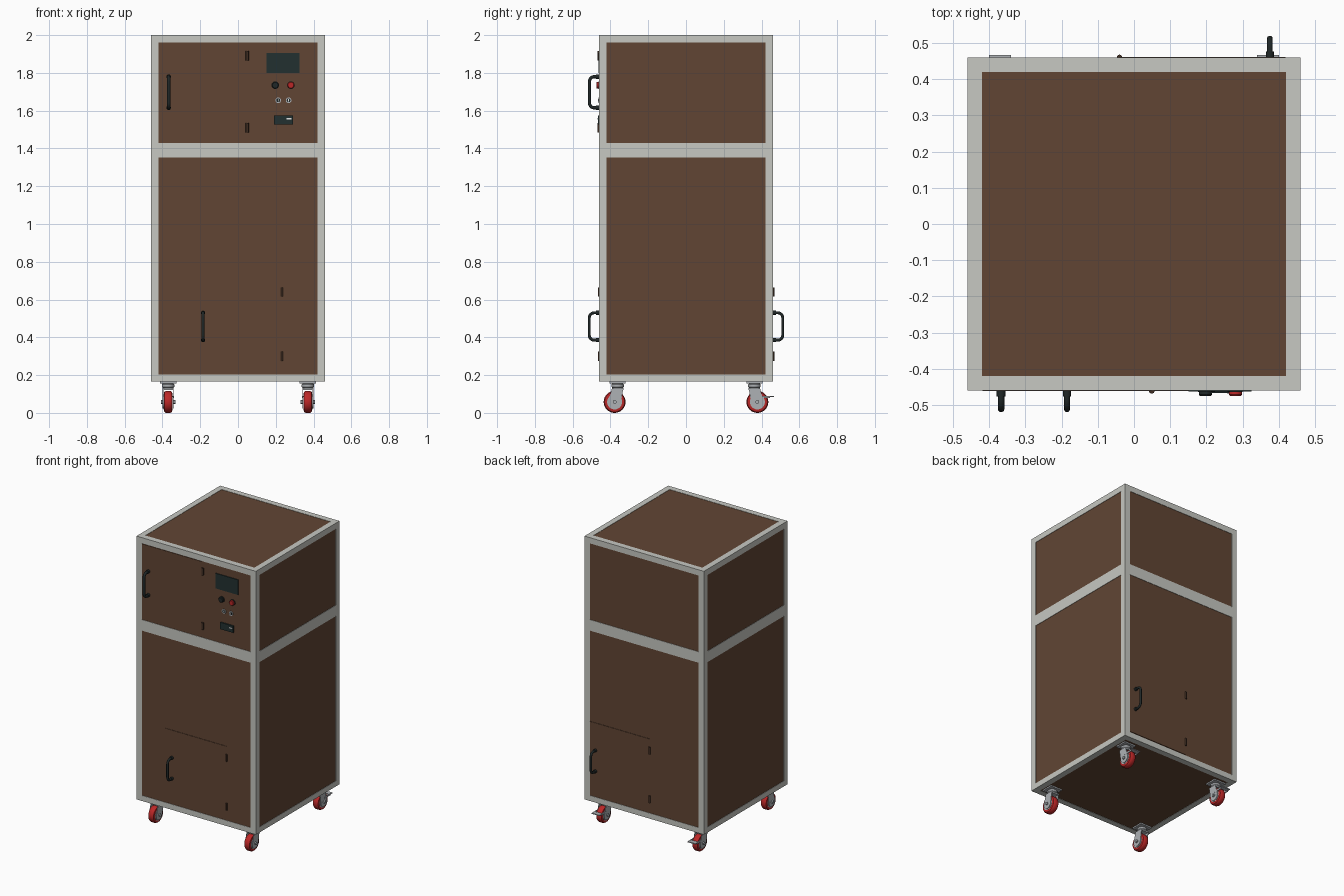
import bpy, bmesh, math
from mathutils import Vector

if "Cube" in bpy.data.objects:
    bpy.data.objects.remove(bpy.data.objects["Cube"])


def mat(name, r, g, b):
    m = bpy.data.materials.new(name)
    m.diffuse_color = (r, g, b, 1)
    m.use_nodes = True
    m.node_tree.nodes["Principled BSDF"].inputs["Base Color"].default_value = m.diffuse_color
    return m


FRAME = mat("pale_grey_frame", 0.57, 0.58, 0.54)
BROWN = mat("brown_panel", 0.12, 0.06, 0.034)
HINGE = mat("dark_brown_hinge", 0.05, 0.026, 0.016)
BLACK = mat("black_plastic", 0.014, 0.02, 0.02)
SCREEN = mat("dark_teal_screen", 0.016, 0.03, 0.03)
RED = mat("red", 0.50, 0.02, 0.02)
STEEL = mat("steel", 0.42, 0.44, 0.46)
WHITE = mat("white", 0.8, 0.8, 0.8)


def finish(name, bm, m, smooth=False):
    me = bpy.data.meshes.new(name)
    bmesh.ops.recalc_face_normals(bm, faces=bm.faces)
    bm.to_mesh(me)
    bm.free()
    me.materials.append(m)
    ob = bpy.data.objects.new(name, me)
    bpy.context.collection.objects.link(ob)
    if smooth:
        bpy.ops.object.select_all(action='DESELECT')
        ob.select_set(True)
        bpy.context.view_layer.objects.active = ob
        bpy.ops.object.shade_smooth_by_angle(angle=math.radians(35))
    return ob


def box(name, x0, x1, y0, y1, z0, z1, m, bevel=0):
    bm = bmesh.new()
    bmesh.ops.create_cube(bm, size=1)
    for v in bm.verts:
        v.co = Vector(((x0 + x1) / 2 + v.co.x * (x1 - x0),
                       (y0 + y1) / 2 + v.co.y * (y1 - y0),
                       (z0 + z1) / 2 + v.co.z * (z1 - z0)))
    if bevel:
        bmesh.ops.bevel(bm, geom=bm.edges[:], offset=bevel, segments=2, affect='EDGES', profile=0.5)
    return finish(name, bm, m)


def lathe(name, center, axis, profile, m, n=32):
    """Spin (radius, offset) pairs around an axis through the centre."""
    bm = bmesh.new()
    c = Vector(center)
    rot = Vector((0, 0, 1)).rotation_difference(Vector(axis))
    rings = []
    for r, h in profile:
        rings.append([bm.verts.new(c + rot @ Vector((r * math.cos(2 * math.pi * i / n),
                                                     r * math.sin(2 * math.pi * i / n), h)))
                      for i in range(n)])
    for a, b in zip(rings, rings[1:]):
        for i in range(n):
            j = (i + 1) % n
            bm.faces.new((a[i], a[j], b[j], b[i]))
    bm.faces.new(rings[0])
    bm.faces.new(rings[-1])
    return finish(name, bm, m, True)


def cyl(name, center, axis, r, h0, h1, m, n=24):
    return lathe(name, center, axis, [(r, h0), (r, h1)], m, n)


def prism_x(name, pts, x0, x1, m):
    """Extrude a (y, z) outline along x."""
    bm = bmesh.new()
    f = bm.faces.new([bm.verts.new((x0, y, z)) for y, z in pts])
    ext = bmesh.ops.extrude_face_region(bm, geom=[f])["geom"]
    bmesh.ops.translate(bm, vec=(x1 - x0, 0, 0), verts=[g for g in ext if isinstance(g, bmesh.types.BMVert)])
    return finish(name, bm, m, True)


def handle(name, x, side, z0, z1, r):
    """Bowed pull handle with two round feet."""
    pts, R, out = [], 0.026, 0.52 - r
    pts.append((0.455, z0))
    for k in range(7):
        a = k / 6 * math.pi / 2
        pts.append((out - R + R * math.sin(a), z0 + R - R * math.cos(a)))
    pts += [(y, z0 + z1 - z) for y, z in reversed(pts)]
    cu = bpy.data.curves.new(name, 'CURVE')
    cu.dimensions = '3D'
    cu.bevel_depth = r
    cu.bevel_resolution = 3
    cu.use_fill_caps = True
    sp = cu.splines.new('POLY')
    sp.points.add(len(pts) - 1)
    for p, (y, z) in zip(sp.points, pts):
        p.co = (x, side * y, z, 1)
    cu.materials.append(BLACK)
    ob = bpy.data.objects.new(name, cu)
    bpy.context.collection.objects.link(ob)
    bpy.ops.object.select_all(action='DESELECT')
    ob.select_set(True)
    bpy.context.view_layer.objects.active = ob
    bpy.ops.object.convert(target='MESH')
    bpy.ops.object.shade_smooth_by_angle(angle=math.radians(40))
    for z in (z0, z1):
        cyl(name + "_foot", (x, side * 0.458, z), (0, side, 0), r + 0.003, 0, 0.018, BLACK)


def hinge(name, x, side, z, r):
    cyl(name, (x, side * 0.4605, z), (0, 0, 1), r, -0.025, 0.025, HINGE, 16)


# Frame: corner posts and rails
O, I, P = 0.46, 0.42, 0.4575
for sx in (-1, 1):
    for sy in (-1, 1):
        box("corner_post", *sorted((sx * I, sx * O)), *sorted((sy * I, sy * O)), 0.165, 2.0, FRAME)
for z0, z1 in ((0.165, 0.203), (1.352, 1.428), (1.96, 2.0)):
    for s in (-1, 1):
        box("cross_rail", -I, I, *sorted((s * I, s * O)), z0, z1, FRAME)
        box("side_rail", *sorted((s * I, s * O)), -I, I, z0, z1, FRAME)

# Panels
for z0, z1 in ((0.203, 1.352), (1.428, 1.96)):
    for s in (-1, 1):
        box("side_panel", *sorted((s * 0.44, s * P)), -I, I, z0, z1, BROWN)
        box("wall_panel", -I, I, *sorted((s * 0.44, s * P)), z0, z1, BROWN)
box("top_panel", -I, I, -I, I, 1.98, 1.998, BROWN)
box("floor_panel", -I, I, -I, I, 0.167, 0.185, BROWN)

# Doors with handles and hinges
box("upper_front_door", -0.418, 0.048, -0.4605, -0.45, 1.433, 1.957, BROWN)
box("lower_front_door", -0.237, 0.232, -0.4605, -0.45, 0.208, 0.72, BROWN)
box("rear_door", -0.04, 0.418, 0.45, 0.4605, 0.208, 0.72, BROWN)
handle("upper_front_handle", -0.367, -1, 1.615, 1.78, 0.009)
handle("lower_front_handle", -0.185, -1, 0.385, 0.53, 0.008)
handle("rear_handle", 0.375, 1, 0.385, 0.53, 0.008)
for z in (1.89, 1.51):
    hinge("upper_hinge", 0.049, -1, z, 0.008)
for z in (0.64, 0.30):
    hinge("lower_hinge", 0.233, -1, z, 0.006)
    hinge("rear_hinge", -0.04, 1, z, 0.007)

# Control panel
box("display_screen", 0.15, 0.325, -0.463, -0.455, 1.80, 1.905, SCREEN)
F = (0, -1, 0)
for x, m in ((0.197, BLACK), (0.28, RED)):
    cyl("button_collar", (x, -0.457, 1.735), F, 0.02, 0, 0.007, BLACK)
    lathe("push_button", (x, -0.457, 1.735), F, [(0.017, 0), (0.018, 0.014), (0.015, 0.018)], m)
for x in (0.213, 0.268):
    cyl("switch_ring", (x, -0.457, 1.655), F, 0.015, 0, 0.006, STEEL)
    cyl("switch_face", (x, -0.457, 1.655), F, 0.010, 0, 0.007, BLACK)
    box("switch_slot", x - 0.002, x + 0.002, -0.466, -0.457, 1.648, 1.662, WHITE)
box("socket_plate", 0.19, 0.29, -0.467, -0.455, 1.528, 1.575, SCREEN)
box("socket_contact", 0.258, 0.283, -0.469, -0.466, 1.554, 1.561, WHITE)

# Swivel casters
for sx in (-1, 1):
    for sy in (-1, 1):
        x, yp, yw, zc = sx * 0.37, sy * 0.362, sy * 0.378, 0.058
        box("caster_plate", x - 0.044, x + 0.044, yp - 0.042, yp + 0.042, 0.156, 0.165, STEEL)
        lathe("caster_swivel", (x, yp, 0), (0, 0, 1),
              [(0.026, 0.13), (0.033, 0.138), (0.033, 0.15), (0.026, 0.157)], STEEL)
        box("fork_crown", x - 0.029, x + 0.029, yp - 0.03, yp + 0.03, 0.122, 0.132, STEEL)
        arm = [(yp - 0.03, 0.13)]
        for k in range(13):
            a = math.pi + k / 12 * math.pi
            arm.append((yw + 0.034 * math.cos(a), zc + 0.034 * math.sin(a)))
        arm.append((yp + 0.03, 0.13))
        for s in (-1, 1):
            prism_x("fork_arm", arm, x + s * 0.025, x + s * 0.029, STEEL)
            cyl("axle_nut", (x, yw, zc), (s, 0, 0), 0.011, 0.028, 0.038, STEEL, 6)
        lathe("wheel_tyre", (x, yw, zc), (1, 0, 0),
              [(0.046, -0.022), (0.053, -0.020), (0.058, -0.012), (0.058, 0.012),
               (0.053, 0.020), (0.046, 0.022)], RED)
        cyl("wheel_hub", (x, yw, zc), (1, 0, 0), 0.04, -0.0235, 0.0235, STEEL)
        # Foot brakes on the rear pair
        if sy > 0:
            box("brake_pedal", x - 0.03, x + 0.03, 0.436, 0.467, 0.083, 0.089, STEEL)
            for s in (-1, 1):
                box("brake_link", *sorted((x + s * 0.025, x + s * 0.03)), 0.385, 0.445, 0.078, 0.09, STEEL)
